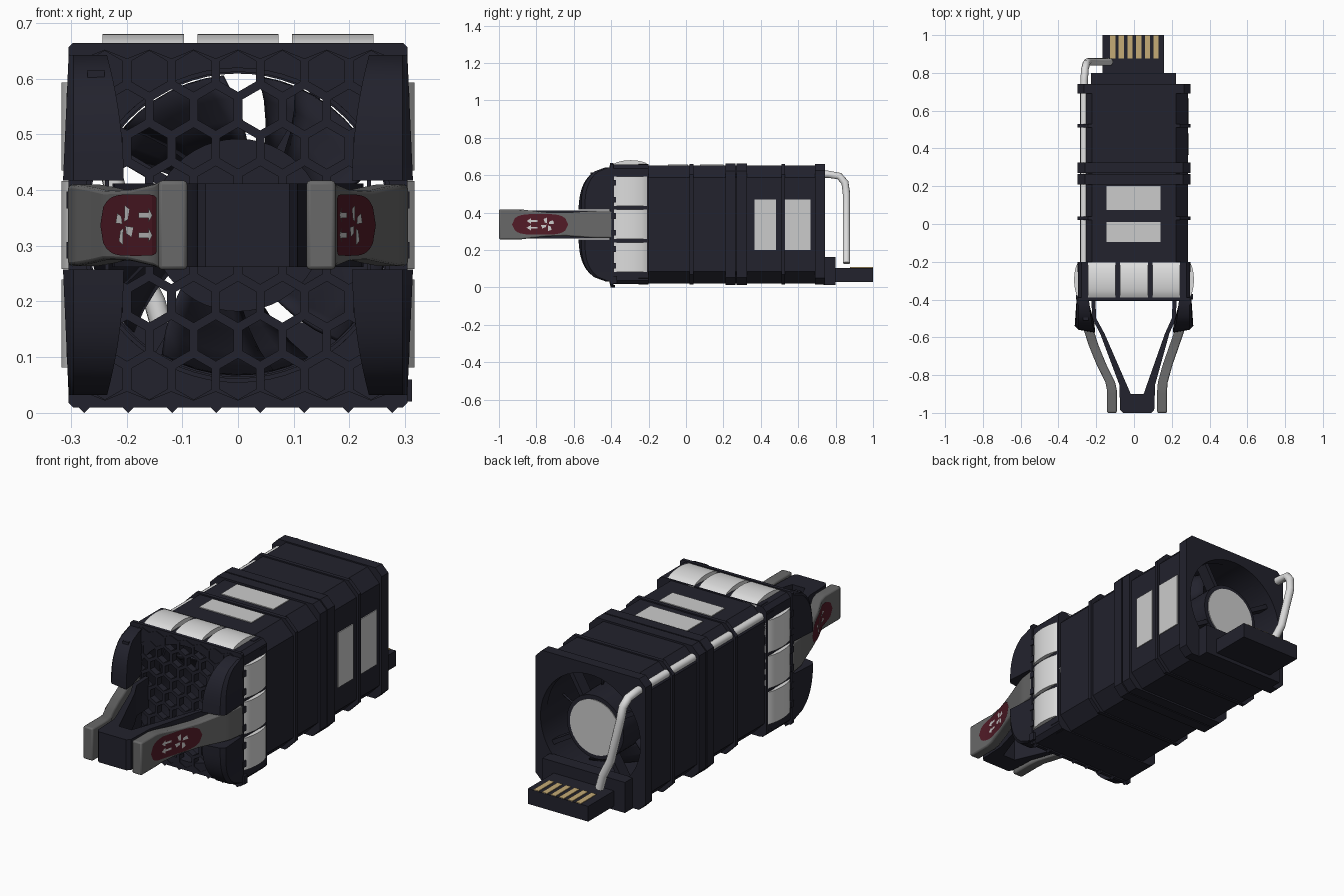
import bpy, bmesh
from math import sin, cos, pi, radians, atan2, hypot

old = bpy.data.objects.get("Cube")
if old:
    bpy.data.objects.remove(old)


def material(name, *rgb):
    m = bpy.data.materials.new(name)
    m.use_nodes = True
    m.diffuse_color = (*rgb, 1)
    m.node_tree.nodes["Principled BSDF"].inputs["Base Color"].default_value = (*rgb, 1)
    return m


DARK = material("dark navy plastic", 0.016, 0.016, 0.026)
GREY = material("grey plastic", 0.14, 0.14, 0.14)
RED = material("dark red", 0.085, 0.011, 0.02)
WHITE = material("label white", 0.6, 0.6, 0.6)
METAL = material("light metal", 0.72, 0.72, 0.72)
GOLD = material("gold contact", 0.56, 0.41, 0.18)
CZ = 0.337    # height of the fan axis
BORE = 0.282


def build(name, verts, faces, mat, bevel=0, smooth=True):
    me = bpy.data.meshes.new(name)
    me.from_pydata(verts, [], faces)
    bm = bmesh.new()
    bm.from_mesh(me)
    bmesh.ops.recalc_face_normals(bm, faces=bm.faces)
    bm.to_mesh(me)
    bm.free()
    me.materials.append(mat)
    ob = bpy.data.objects.new(name, me)
    bpy.context.collection.objects.link(ob)
    if bevel:
        b = ob.modifiers.new("bevel", 'BEVEL')
        b.width, b.segments, b.limit_method = bevel, 2, 'ANGLE'
    if smooth:
        bpy.ops.object.select_all(action='DESELECT')
        bpy.context.view_layer.objects.active = ob
        ob.select_set(True)
        bpy.ops.object.shade_smooth_by_angle(angle=radians(35))
    return ob


def loft(name, rings, mat, closed=False, bevel=0):
    """Skin equal-length rings; cap the ends unless the rings form a loop."""
    n, k = len(rings[0]), len(rings)
    verts = [v for r in rings for v in r]
    faces = [(i * n + j, i * n + (j + 1) % n, (i + 1) % k * n + (j + 1) % n, (i + 1) % k * n + j)
             for i in range(k if closed else k - 1) for j in range(n)]
    if not closed:
        faces += [tuple(range(n)), tuple(range((k - 1) * n, k * n))]
    return build(name, verts, faces, mat, bevel)


def box(name, x, y, z, mat, bevel=0):
    ring = lambda h: [(x[0], y[0], h), (x[1], y[0], h), (x[1], y[1], h), (x[0], y[1], h)]
    return loft(name, [ring(z[0]), ring(z[1])], mat, bevel=bevel)


def shell(name, y0, y1, hx, hz, ch, bore=BORE):
    """Chamfered rectangular sleeve with a round bore along y."""
    corners = [(sx * a, sz * b) for sx in (-1, 1) for sz in (-1, 1)
               for a, b in ((hx, hz - ch), (hx - ch, hz))]
    angles = sorted([atan2(b, a) for a, b in corners] + [2 * pi * i / 64 - pi + 0.01 for i in range(64)])
    outer, inner = [], []
    for t in angles:
        c, s = cos(t), sin(t)
        r = 1 / max(abs(c) / hx, abs(s) / hz, (abs(c) + abs(s)) / (hx + hz - ch))
        outer.append((r * c, CZ + r * s))
        inner.append((bore * c, CZ + bore * s))
    ring = lambda pts, y: [(a, y, b) for a, b in pts]
    return loft(name, [ring(outer, y0), ring(outer, y1), ring(inner, y1), ring(inner, y0)], DARK, closed=True)


def disc(name, r, y0, y1, mat):
    ring = lambda y: [(r * cos(2 * pi * i / 48), y, CZ + r * sin(2 * pi * i / 48)) for i in range(48)]
    return loft(name, [ring(y0), ring(y1)], mat)


# Housing: two sleeves, flanges, thin ribs, front plate
shell("housing_sleeve", -0.21, 0.7, 0.287, 0.316, 0.065, 0.275)
shell("front_frame", -0.39, -0.2, 0.297, 0.32, 0.02)
shell("front_plate", -0.405, -0.388, 0.304, 0.327, 0.008)
shell("front_flange", -0.255, -0.2, 0.299, 0.322, 0.035)
shell("middle_flange_front", 0.21, 0.264, 0.299, 0.325, 0.04)
shell("middle_flange_rear", 0.27, 0.325, 0.299, 0.325, 0.04)
shell("rear_flange", 0.69, 0.742, 0.299, 0.322, 0.035, 0.272)
for i, y in enumerate((0.03, 0.52)):
    shell(f"thin_rib_{i}", y - 0.01, y + 0.01, 0.298, 0.322, 0.055)

# Fans: hub, swept blades and rear struts
for f, (y, turn) in enumerate(((0.0, 0.2), (0.48, 0.45))):
    disc(f"fan_hub_{f}", 0.155, y - 0.12, y + 0.14, DARK)
    for b in range(5):
        a = turn + 2 * pi * b / 5
        verts, faces = [], []
        for i in range(7):
            for j in range(4):
                r, t = 0.15 + 0.04 * j, a + 0.125 * i + 0.07 * j
                verts.append((r * cos(t), y - 0.1 + 0.033 * i, CZ + r * sin(t)))
        for i in range(6):
            for j in range(3):
                q = i * 4 + j
                faces.append((q, q + 1, q + 5, q + 4))
        blade = build(f"fan_{f}_blade_{b}", verts, faces, DARK)
        blade.modifiers.new("thickness", 'SOLIDIFY').thickness = 0.008
    for s in range(4):
        a = pi / 4 + s * pi / 2 + 0.25
        ring = lambda r, d: [(r * cos(a + d * k), yy, CZ + r * sin(a + d * k))
                             for k, yy in ((-1, y + 0.16), (1, y + 0.16), (1, y + 0.22), (-1, y + 0.22))]
        loft(f"fan_{f}_strut_{s}", [ring(0.12, 0.09), ring(0.28, 0.04)], DARK)
    disc(f"motor_mount_{f}", 0.155, y + 0.13, y + 0.225, DARK)
disc("rear_hub_label", 0.135, 0.7, 0.709, WHITE)

# Honeycomb grille
verts, faces, R = [], [], 0.046
for row in range(-4, 5):
    for col in range(-4, 5):
        x = (col + 0.5 * (row % 2)) * R * 3 ** 0.5
        z = row * R * 1.5
        if abs(x) > 0.25 or abs(z) > 0.29:
            continue
        base = len(verts)
        for y, r in ((-0.408, R), (-0.408, R - 0.009), (-0.375, R - 0.009), (-0.375, R)):
            for k in range(6):
                a = pi / 6 + k * pi / 3
                verts.append((x + r * cos(a), y, CZ + max(-0.315, min(0.315, z + r * sin(a)))))
        for q in range(4):
            for k in range(6):
                faces.append(tuple(base + i for i in (q * 6 + k, q * 6 + (k + 1) % 6,
                                   (q + 1) % 4 * 6 + (k + 1) % 6, (q + 1) % 4 * 6 + k)))
build("honeycomb_grille", verts, faces, DARK, smooth=False)

# Spring contact pads on top and both sides
arc = [(-0.392 + 0.192 * i / 10, 0.024 * sin(pi * i / 10) ** 0.6) for i in range(11)]
arc += [(-0.2, -0.01), (-0.392, -0.01)]
for i in range(3):
    c = 0.17 * (i - 1)
    loft(f"top_pad_{i}", [[(c + d, y, 0.656 + h) for y, h in arc] for d in (-0.073, 0.073)], METAL)
    for side, s in (("left", 1), ("right", -1)):
        loft(f"{side}_pad_{i}", [[(s * (0.293 + h), y, CZ + 1.04 * c + d) for y, h in arc]
                                 for d in (-0.079, 0.079)], METAL)
        for d in (-0.045, 0.045):
            box(f"{side}_pad_tab", sorted((s * 0.29, s * 0.308)), (-0.4, -0.375),
                (CZ + 1.04 * c + d - 0.015, CZ + 1.04 * c + d + 0.015), DARK)

# Small teeth under the front plate
for i in range(8):
    x = -0.276 + 0.079 * i
    loft(f"bottom_tooth_{i}", [[(x - 0.013, y, 0.013), (x, y, 0), (x + 0.013, y, 0.013)]
                               for y in (-0.403, -0.38)], DARK)

# Curved front guards, above and below the handle
for side, s in (("left", 1), ("right", -1)):
    for part, u in (("upper", 1), ("lower", -1)):
        rings = []
        for i in range(11):
            h = 0.08 + 0.225 * i / 10
            t = i / 10
            d = -0.43 - 0.13 * (1 - t ** 3) ** 0.6
            rings.append([(s * x, y, CZ + u * h) for x, y in (
                (0.245, -0.395), (0.304, -0.395), (0.314 - 0.01 * t, d + 0.02),
                (0.295, d), (0.205 + 0.03 * t * t, d - 0.015 * (1 - t)), (0.21 + 0.03 * t * t, d + 0.035))])
        loft(f"{side}_{part}_guard", rings, DARK)
box("guard_key", (-0.27, -0.24), (-0.51, -0.45), (0.575, 0.615), DARK)
box("bottom_latch", (0.3, 0.312), (-0.4, -0.37), (0.02, 0.06), DARK)

# Handle arms: centre line (y, right x, left x, half height)
PATH = [(-1.0, -0.117, 0.149, 0.08), (-0.88, -0.117, 0.149, 0.08), (-0.84, -0.125, 0.152, 0.075),
        (-0.745, -0.172, 0.178, 0.064), (-0.64, -0.215, 0.215, 0.062), (-0.56, -0.24, 0.242, 0.068),
        (-0.48, -0.268, 0.268, 0.073), (-0.395, -0.28, 0.28, 0.073)]


def along(y, column):
    for a, b in zip(PATH, PATH[1:]):
        if y <= b[0]:
            return a[column] + (b[column] - a[column]) * (y - a[0]) / (b[0] - a[0])
    return PATH[-1][column]


def decal(name, outline, s, lift, mat):
    """Thin plate of (y, z) points lying on an arm's outer face."""
    x = lambda y: along(y, 2 if s > 0 else 1) + s * (0.026 + lift)
    build(name, [(x(y), y, z) for y, z in outline], [tuple(range(len(outline)))], mat, smooth=False)


for side, s in (("left", 1), ("right", -1)):
    rings = []
    for i in range(31):
        y = -1 + 0.605 * i / 30
        x, h = along(y, 2 if s > 0 else 1), along(y, 3)
        rings.append([(x + dx, y, CZ + dz) for dx, dz in ((-0.026, -h), (0.026, -h), (0.026, h), (-0.026, h))])
    loft(f"{side}_handle_arm", rings, GREY, bevel=0.007)
    # Red badge with airflow pictogram
    for i in range(20):
        u = [(-1 + 2 * (i + k) / 20) for k in (0, 1)]
        h = [0.055 * max(0.0, 1 - abs(v) ** 4) ** 0.5 for v in u]
        y = [-0.78 + 0.15 * v for v in u]
        decal(f"{side}_badge_{i}", [(y[0], CZ - h[0]), (y[1], CZ - h[1]), (y[1], CZ + h[1]),
                                    (y[0], CZ + h[0])], s, 0.003, RED)
    for k in (-0.018, 0.018):
        z = CZ + k
        decal(f"{side}_arrow_head", [(-0.852, z), (-0.83, z - 0.014), (-0.83, z + 0.014)], s, 0.005, WHITE)
        decal(f"{side}_arrow_shaft", [(-0.83, z - 0.005), (-0.795, z - 0.005),
                                      (-0.795, z + 0.005), (-0.83, z + 0.005)], s, 0.005, WHITE)
    for k in range(4):
        a = k * pi / 2 + 0.3
        decal(f"{side}_fan_sign_{k}", [(-0.74 + r * cos(a + t), CZ + r * sin(a + t)) for r, t in (
            (0.006, 0), (0.036, -0.2), (0.036, 0.35), (0.018, 0.7))], s, 0.005, WHITE)

# Dark yoke between the arms
C = 0.017
half = [(0.225, -0.4), (0.222, -0.5), (0.183, -0.58), (0.095, -0.85), (0.09, -0.985), (0.075, -1.0)]
inner = [(0.034, -0.9), (0.16, -0.58), (0.2, -0.5), (0.205, -0.4)]
shift = lambda x, y: x + C * min(1, max(0, (-0.5 - y) / 0.35))
loop = [(shift(x, y), y) for x, y in half] + [(shift(-x, y), y) for x, y in reversed(half)]
loop += [(shift(-x, y), y) for x, y in reversed(inner)] + [(shift(x, y), y) for x, y in inner]
loft("handle_yoke", [[(x, y, z) for x, y in loop] for z in (0.262, 0.412)], DARK)

# Rear connector with gold contacts
box("connector_block", (-0.228, 0.222), (0.735, 0.8), (0.012, 0.162), DARK)
box("connector_plug", (-0.168, 0.16), (0.79, 1.0), (0.03, 0.105), DARK)
for i in range(6):
    x = -0.113 + 0.046 * i
    box(f"contact_{i}", (x - 0.014, x + 0.014), (0.877, 0.999), (0.103, 0.108), GOLD)

# Labels on the top and the left side
for i, (a, b) in enumerate(((-0.095, 0.01), (0.075, 0.2))):
    box(f"top_label_{i}", (-0.145, 0.14), (a, b), (0.65, 0.657), WHITE)
for i, (a, b) in enumerate(((0.365, 0.48), (0.53, 0.665))):
    box(f"side_label_{i}", (0.284, 0.291), (a, b), (0.2, 0.47), WHITE)

# Power cable along the top right edge, bending down to the connector
curve = bpy.data.curves.new("cable", 'CURVE')
curve.dimensions = '3D'
curve.bevel_depth, curve.bevel_resolution, curve.use_fill_caps = 0.02, 3, True
points = [(-0.264, -0.2, 0.605), (-0.264, 0.76, 0.605), (-0.26, 0.82, 0.595), (-0.252, 0.85, 0.56),
          (-0.245, 0.858, 0.5), (-0.19, 0.858, 0.28), (-0.15, 0.858, 0.2), (-0.13, 0.858, 0.13)]
spline = curve.splines.new('POLY')
spline.points.add(len(points) - 1)
for p, co in zip(spline.points, points):
    p.co = (*co, 1)
spline.use_smooth = True
curve.materials.append(METAL)
bpy.context.collection.objects.link(bpy.data.objects.new("power_cable", curve))
